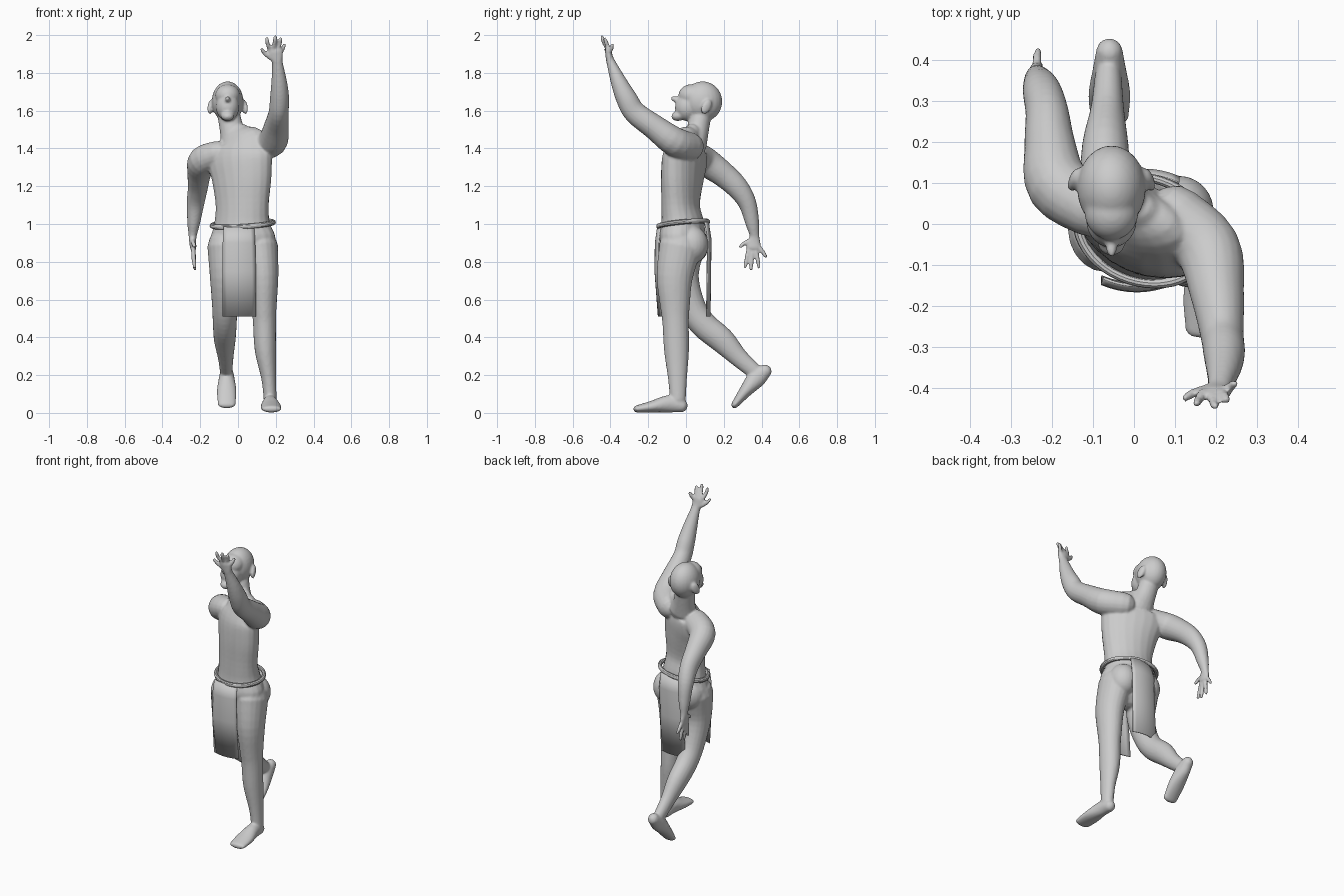
import bpy, bmesh, math
from mathutils import Vector, Matrix, Euler

SEG = 20


def spline(rows, steps=4):
    """Catmull-Rom interpolation of section rows (x, y, z, a, b, yaw)."""
    n, out = len(rows), []
    for i in range(n - 1):
        p = [rows[max(i - 1, 0)], rows[i], rows[i + 1], rows[min(i + 2, n - 1)]]
        for s in range(steps):
            t = s / steps
            out.append([0.5 * (2 * b + (c - a) * t + (2 * a - 5 * b + 4 * c - d) * t * t
                               + (3 * b - a - 3 * c + d) * t ** 3) for a, b, c, d in zip(*p)])
    return out + [list(rows[-1])]


def loft(bm, rows):
    """Closed tube of elliptical sections with rounded ends."""
    rows = spline([tuple(r) + (0,) * (6 - len(r)) for r in rows])
    pts = [Vector(r[:3]) for r in rows]
    secs = []
    for i, r in enumerate(rows):
        t = (pts[min(i + 1, len(pts) - 1)] - pts[max(i - 1, 0)]).normalized()
        yaw = math.radians(r[5])
        side = Vector((math.cos(yaw), math.sin(yaw), 0))
        side = (side - t * side.dot(t)).normalized()
        secs.append((pts[i], side, t.cross(side), r[3], r[4], t))

    def cap(s, sign):
        c, u, v, a, b, t = s
        m = min(a, b)
        return [(c + t * sign * m * d, u, v, a * k, b * k, t)
                for d, k in ((0.5, 0.87), (0.85, 0.5), (0.97, 0.2))]
    secs = cap(secs[0], -1)[::-1] + secs + cap(secs[-1], 1)
    rings = []
    for c, u, v, a, b, _ in secs:
        rings.append([bm.verts.new(c + u * a * math.cos(w) + v * b * math.sin(w))
                      for w in (2 * math.pi * k / SEG for k in range(SEG))])
    for p, q in zip(rings, rings[1:]):
        for k in range(SEG):
            j = (k + 1) % SEG
            bm.faces.new((p[k], p[j], q[j], q[k]))
    bm.faces.new(rings[0][::-1])
    bm.faces.new(rings[-1])


def ball(bm, loc, radii, rot=(0, 0, 0)):
    m = (Matrix.Translation(loc) @ Euler([math.radians(r) for r in rot]).to_matrix().to_4x4()
         @ Matrix.Diagonal((*radii, 1)))
    bmesh.ops.create_uvsphere(bm, u_segments=24, v_segments=16, radius=1, matrix=m)


def add_object(name, bm):
    bmesh.ops.recalc_face_normals(bm, faces=bm.faces)
    for f in bm.faces:
        f.smooth = True
    me = bpy.data.meshes.new(name)
    bm.to_mesh(me)
    bm.free()
    ob = bpy.data.objects.new(name, me)
    bpy.context.collection.objects.link(ob)
    return ob


body = bmesh.new()

# torso, twisted at the shoulders
loft(body, [(.025, -.02, .85, .14, .10, -15), (.025, -.018, .92, .178, .118, -16),
            (.022, -.018, 1.0, .152, .11, -18), (.022, -.028, 1.1, .146, .095, -20),
            (.02, -.02, 1.24, .168, .098, -25), (.01, -.005, 1.35, .185, .095, -28),
            (.012, .01, 1.42, .15, .075, -28), (-.01, .035, 1.465, .085, .055, -20)])
ball(body, (.11, .03, .89), (.085, .088, .10))
ball(body, (-.06, .035, .89), (.085, .085, .10))

# neck
loft(body, [(-.01, .045, 1.42, .085, .065), (-.03, .06, 1.49, .066, .06),
            (-.048, .078, 1.57, .06, .055)])

# head, face and ears
ball(body, (-.055, .088, 1.648), (.084, .104, .107))
ball(body, (-.055, .01, 1.62), (.062, .068, .075), (-10, 0, 0))
ball(body, (-.055, .03, 1.68), (.066, .07, .06))
ball(body, (-.055, -.038, 1.573), (.036, .04, .027), (10, 0, 0))
ball(body, (-.055, -.048, 1.657), (.015, .036, .016), (-20, 0, 0))
for s in (-1, 1):
    ball(body, (-.055 + s * .09, .108, 1.62), (.014, .026, .042), (-28, 0, s * 20))

# raised arm
loft(body, [(.10, .02, 1.41, .075, .075), (.18, -.06, 1.435, .08, .078),
            (.203, -.17, 1.515, .066, .066), (.215, -.27, 1.59, .053, .06),
            (.22, -.315, 1.665, .051, .056), (.218, -.355, 1.75, .042, .043),
            (.209, -.395, 1.85, .029, .025), (.203, -.405, 1.88, .036, .02),
            (.197, -.412, 1.915, .042, .017)])
# lowered arm
loft(body, [(-.10, .04, 1.37, .075, .07), (-.185, .095, 1.335, .078, .078),
            (-.205, .19, 1.268, .063, .068), (-.212, .27, 1.195, .053, .06),
            (-.225, .325, 1.11, .047, .048), (-.235, .352, 1.0, .033, .036),
            (-.24, .362, .94, .022, .026), (-.24, .36, .91, .019, .034),
            (-.237, .358, .875, .017, .04)])

# fingers: base, knuckle, tip
FINGERS = [
    ((.17, -.405, 1.88), (.14, -.415, 1.905), (.126, -.425, 1.925)),
    ((.168, -.413, 1.925), (.157, -.43, 1.955), (.153, -.438, 1.982)),
    ((.19, -.416, 1.93), (.194, -.436, 1.965), (.198, -.445, 1.992)),
    ((.21, -.412, 1.925), (.221, -.42, 1.955), (.226, -.43, 1.98)),
    ((.226, -.405, 1.91), (.238, -.395, 1.93), (.245, -.39, 1.948)),
    ((-.24, .335, .91), (-.235, .305, .895), (-.23, .288, .88)),
    ((-.237, .33, .86), (-.234, .32, .81), (-.23, .312, .772)),
    ((-.236, .35, .85), (-.232, .347, .80), (-.228, .344, .762)),
    ((-.236, .37, .855), (-.233, .38, .81), (-.23, .386, .772)),
    ((-.237, .388, .875), (-.236, .408, .85), (-.234, .422, .828))]
for f in FINGERS:
    loft(body, [(*p, r, r) for p, r in zip(f, (.0125, .0115, .0095))])

# standing leg and foot
loft(body, [(.12, -.03, .88, .092, .112), (.135, -.06, .72, .079, .096),
            (.138, -.058, .56, .066, .078), (.14, -.055, .48, .061, .07),
            (.145, -.05, .33, .056, .066), (.163, -.045, .18, .039, .05),
            (.17, -.043, .07, .034, .042)])
loft(body, [(.167, -.025, .038, .034, .036), (.17, -.09, .048, .04, .046),
            (.174, -.18, .033, .055, .031), (.178, -.26, .021, .052, .019)])

# trailing leg and foot
loft(body, [(-.07, -.01, .88, .092, .108), (-.07, -.02, .72, .079, .088),
            (-.07, .03, .56, .067, .075), (-.07, .095, .465, .063, .071),
            (-.07, .19, .385, .057, .068), (-.065, .28, .292, .041, .05),
            (-.063, .36, .222, .033, .042)])
loft(body, [(-.06, .42, .222, .033, .036), (-.06, .375, .185, .041, .05),
            (-.06, .315, .115, .052, .034), (-.06, .258, .043, .047, .019)])

# fuse all limbs into one smooth skin
skin = add_object("body", body)
rm = skin.modifiers.new("fuse", 'REMESH')
rm.mode = 'VOXEL'
rm.voxel_size = .007
rm.use_smooth_shade = True
sm = skin.modifiers.new("relax", 'SMOOTH')
sm.factor = .5
sm.iterations = 4

# belt
bpy.ops.mesh.primitive_torus_add(major_segments=48, minor_segments=10, major_radius=1,
                                 minor_radius=.085)
belt = bpy.context.object
belt.name = "belt"
belt.data.transform(Matrix.Diagonal((.165, .128, .16, 1)))
belt.location = (.025, -.015, 1.0)
belt.rotation_euler = (math.radians(7), math.radians(-2), math.radians(-18))
bpy.ops.object.shade_smooth_by_angle()


# loincloth flaps
def flap(name, side, rows):
    bm = bmesh.new()
    grid = []
    for x0, x1, y, z in rows:
        line = []
        for k in range(9):
            t = k / 8
            bend = side * .018 * (2 * t - 1) ** 2
            line.append(bm.verts.new((x0 + (x1 - x0) * t, y - bend, z)))
        grid.append(line)
    for p, q in zip(grid, grid[1:]):
        for k in range(8):
            bm.faces.new((p[k], p[k + 1], q[k + 1], q[k]))
    ob = add_object(name, bm)
    so = ob.modifiers.new("thickness", 'SOLIDIFY')
    so.thickness = .006
    so.offset = 0


flap("front_flap", -1, [(-.075, .085, -.15, .985), (-.08, .09, -.162, .9),
                        (-.08, .094, -.164, .75), (-.08, .095, -.146, .51)])
flap("back_flap", 1, [(-.05, .11, .118, 1.01), (-.06, .11, .132, .92),
                      (-.065, .105, .13, .75), (-.07, .10, .127, .51)])
